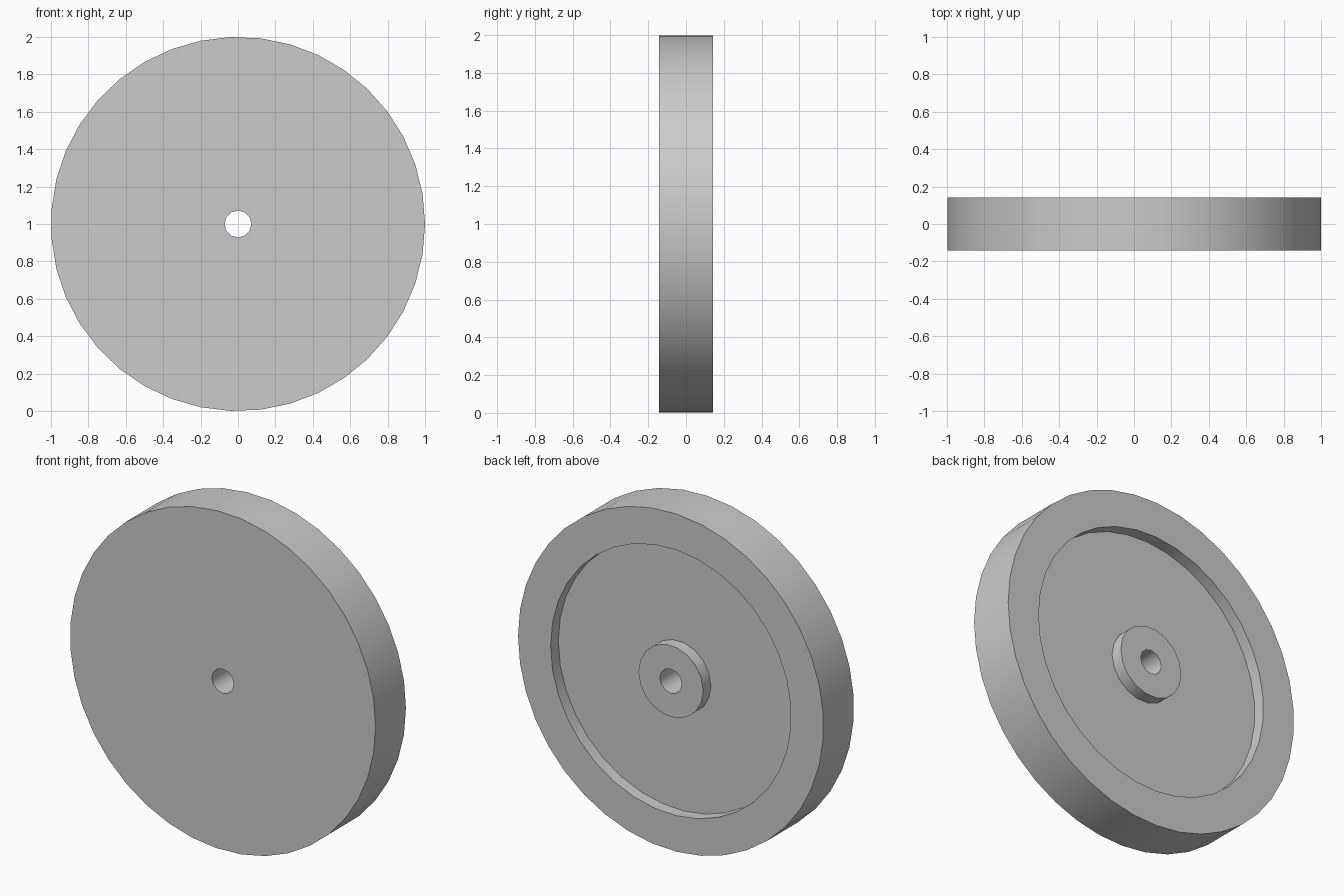
import bpy
import math
from mathutils import Matrix

cube = bpy.data.objects.get("Cube")
if cube:
    bpy.data.objects.remove(cube, do_unlink=True)

HALF = 0.142      # half the wheel's thickness
WEB_BACK = 0.07   # floor of the pocket on the back

# Material
grey = bpy.data.materials.new("plain_grey")
grey.use_nodes = True
colour = (0.6, 0.6, 0.6, 1)
grey.diffuse_color = colour
grey.node_tree.nodes["Principled BSDF"].inputs["Base Color"].default_value = colour


def disc(name, radius, sides, y0, y1):
    """Cylinder along y, with one corner pointing to +x."""
    bpy.ops.mesh.primitive_cylinder_add(vertices=sides, radius=radius, depth=y1 - y0)
    ob = bpy.context.object
    ob.name = name
    spin = Matrix.Rotation(-math.pi / 2, 4, 'Z')
    tip = Matrix.Rotation(math.pi / 2, 4, 'X')
    ob.data.transform(Matrix.Translation((0, (y0 + y1) / 2, 1)) @ tip @ spin)
    ob.data.materials.append(grey)
    return ob


# Solid wheel, then pocket, hub and axle bore
wheel = disc("wheel", 1.0, 39, -HALF, HALF)
steps = [
    (disc("pocket_cutter", 0.787, 35, WEB_BACK, HALF + 0.2), 'DIFFERENCE'),
    (disc("hub", 0.212, 18, 0, HALF), 'UNION'),
    (disc("bore_cutter", 0.072, 12, -0.5, 0.5), 'DIFFERENCE'),
]
for tool, operation in steps:
    mod = wheel.modifiers.new(tool.name, 'BOOLEAN')
    mod.object = tool
    mod.operation = operation
    mod.solver = 'EXACT'

# Apply the cuts and remove the helpers
graph = bpy.context.evaluated_depsgraph_get()
mesh = bpy.data.meshes.new_from_object(wheel.evaluated_get(graph))
wheel.modifiers.clear()
wheel.data = mesh
for tool, _ in steps:
    bpy.data.objects.remove(tool, do_unlink=True)

# Smooth round walls, sharp flat faces
bpy.ops.object.select_all(action='DESELECT')
wheel.select_set(True)
bpy.context.view_layer.objects.active = wheel
bpy.ops.object.shade_smooth_by_angle(angle=math.radians(40))
